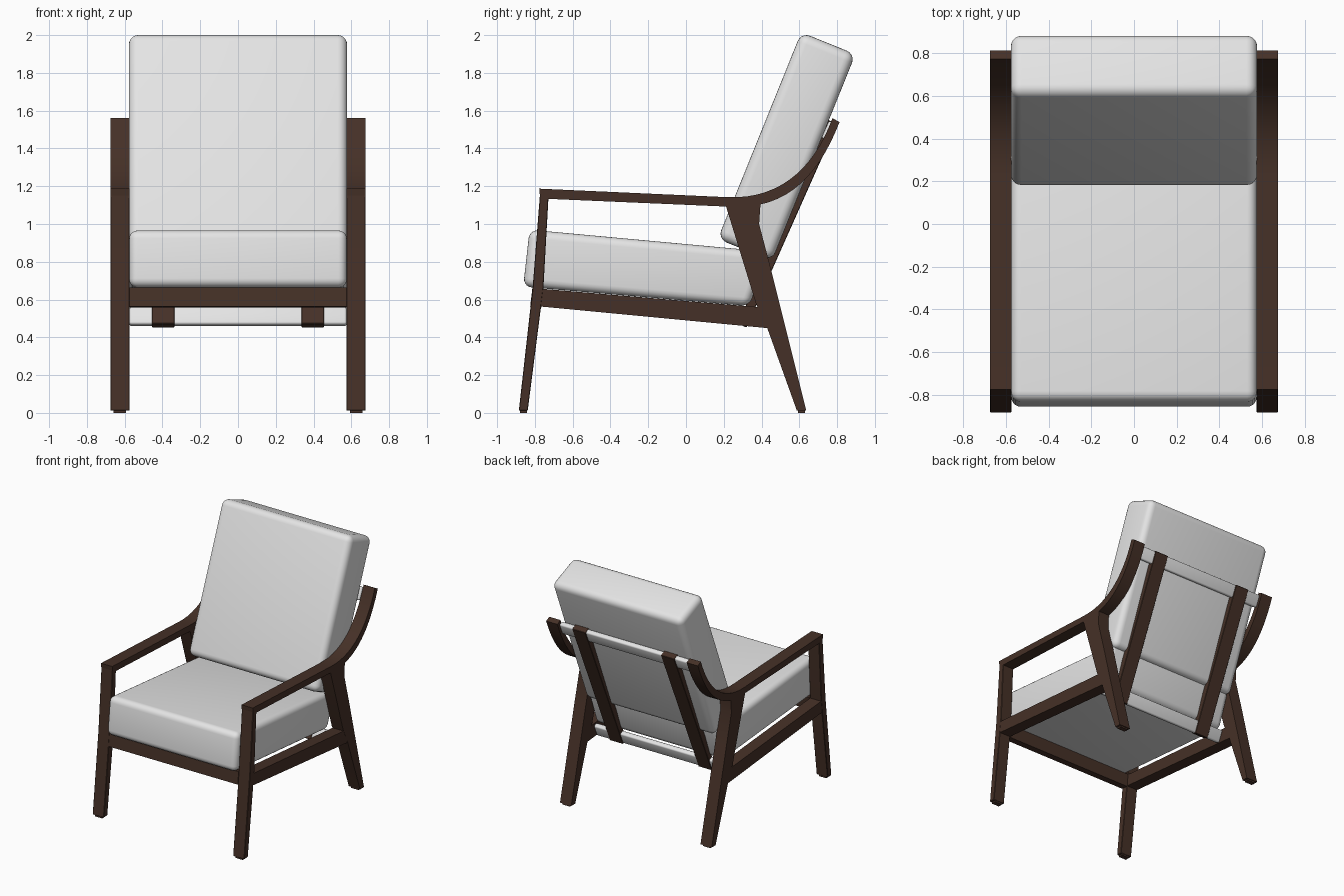
import bpy, bmesh, math
from mathutils import Vector
from mathutils.geometry import interpolate_bezier

if "Cube" in bpy.data.objects:
    bpy.data.objects.remove(bpy.data.objects["Cube"])


def material(name, rgb):
    m = bpy.data.materials.new(name)
    m.diffuse_color = (*rgb, 1)
    m.use_nodes = True
    m.node_tree.nodes["Principled BSDF"].inputs["Base Color"].default_value = m.diffuse_color
    return m


WOOD = material("dark walnut wood", (0.060, 0.030, 0.020))
CLOTH = material("light grey fabric", (0.78, 0.78, 0.78))


def prism(name, profile, x0, x1, mat, bevel=0.0, segments=1):
    """Extrude a (y, z) side profile from x0 to x1 and round its edges."""
    bm = bmesh.new()
    face = bm.faces.new([bm.verts.new((x0, y, z)) for y, z in profile])
    ext = bmesh.ops.extrude_face_region(bm, geom=[face])["geom"]
    bmesh.ops.translate(bm, vec=(x1 - x0, 0, 0),
                        verts=[v for v in ext if isinstance(v, bmesh.types.BMVert)])
    bmesh.ops.recalc_face_normals(bm, faces=bm.faces)
    if bevel:
        edges = [e for e in bm.edges if e.calc_face_angle(0) > math.radians(25)]
        bmesh.ops.bevel(bm, geom=edges, offset=bevel, segments=segments,
                        profile=0.5, affect='EDGES')
    me = bpy.data.meshes.new(name)
    bm.to_mesh(me)
    bm.free()
    me.materials.append(mat)
    ob = bpy.data.objects.new(name, me)
    bpy.context.collection.objects.link(ob)
    bpy.ops.object.select_all(action='DESELECT')
    ob.select_set(True)
    bpy.context.view_layer.objects.active = ob
    bpy.ops.object.shade_smooth_by_angle(angle=math.radians(35))
    return ob


def pair(name, profile, x0, x1, mat, bevel=0.0):
    prism(name + "_right", profile, x0, x1, mat, bevel)
    prism(name + "_left", profile, -x1, -x0, mat, bevel)


def curve(*pts):
    return [(p.x, p.y) for p in interpolate_bezier(*[Vector((*q, 0)) for q in pts], 16)]


# Side frames: front legs, back legs, side rails and swept armrests
IN, OUT = 0.575, 0.675
pair("front_leg", [(-0.885, 0.012), (-0.838, 0.012), (-0.755, 0.66), (-0.727, 1.16),
                   (-0.773, 1.16), (-0.812, 0.66)], IN, OUT, WOOD, 0.003)
pair("back_leg", [(0.21, 1.10), (0.37, 0.58), (0.43, 0.45), (0.587, 0.012), (0.637, 0.012),
                  (0.45, 0.76), (0.387, 1.0), (0.395, 1.115)], IN, OUT, WOOD)
pair("side_rail", [(-0.80, 0.66), (-0.81, 0.567), (0.44, 0.448), (0.42, 0.557)],
     IN + 0.001, OUT - 0.001, WOOD)
arm_top = curve((0.22, 1.142), (0.50, 1.13), (0.68, 1.30), (0.775, 1.56))
arm_low = curve((0.22, 1.092), (0.53, 1.07), (0.70, 1.25), (0.813, 1.54))
pair("armrest", [(-0.777, 1.187)] + arm_top + arm_low[::-1] + [(-0.772, 1.135)],
     IN, OUT, WOOD)

# Small foot glides
for name, y in (("front_glide", -0.861), ("back_glide", 0.612)):
    pair(name, [(y - 0.019, 0), (y + 0.019, 0), (y + 0.019, 0.02), (y - 0.019, 0.02)],
         0.592, 0.658, WOOD)

# Front rail between the front legs
prism("front_rail", [(-0.813, 0.663), (-0.825, 0.563), (-0.765, 0.557), (-0.755, 0.658)],
      -IN, IN, WOOD)

# Back rest frame: leaning slats with fabric-covered crossbars
base = Vector((0.32, 0.452))
up = (Vector((0.80, 1.53)) - base)
length = up.length
up.normalize()
inward = Vector((-up.y, up.x))


def leaning(s0, s1, d0, d1):
    return [tuple(base + up * s + inward * d)
            for s, d in ((s0, d0), (s1, d0), (s1, d1), (s0, d1))]


pair("back_slat", leaning(0, length, 0, 0.05), 0.335, 0.455, WOOD, 0.003)
for name, s in (("lower_crossbar", 0.002), ("upper_crossbar", length - 0.102)):
    prism(name, leaning(s, s + 0.10, 0.005, 0.046), -IN, IN, CLOTH, 0.012, 3)

# Seat cushion
prism("seat_cushion", [(-0.862, 0.668), (-0.828, 0.970), (0.44, 0.853), (0.335, 0.565)],
      -0.576, 0.576, CLOTH, 0.045, 5)

# Back cushion
tilt = math.radians(22)
cu = Vector((math.sin(tilt), math.cos(tilt)))
cp = Vector((cu.y, -cu.x))
top = Vector((0.61, 2.015))
prism("back_cushion", [tuple(top - cu * a + cp * b)
                       for a, b in ((0, 0), (0, 0.31), (1.18, 0.31), (1.18, 0))],
      -0.578, 0.578, CLOTH, 0.05, 5)
